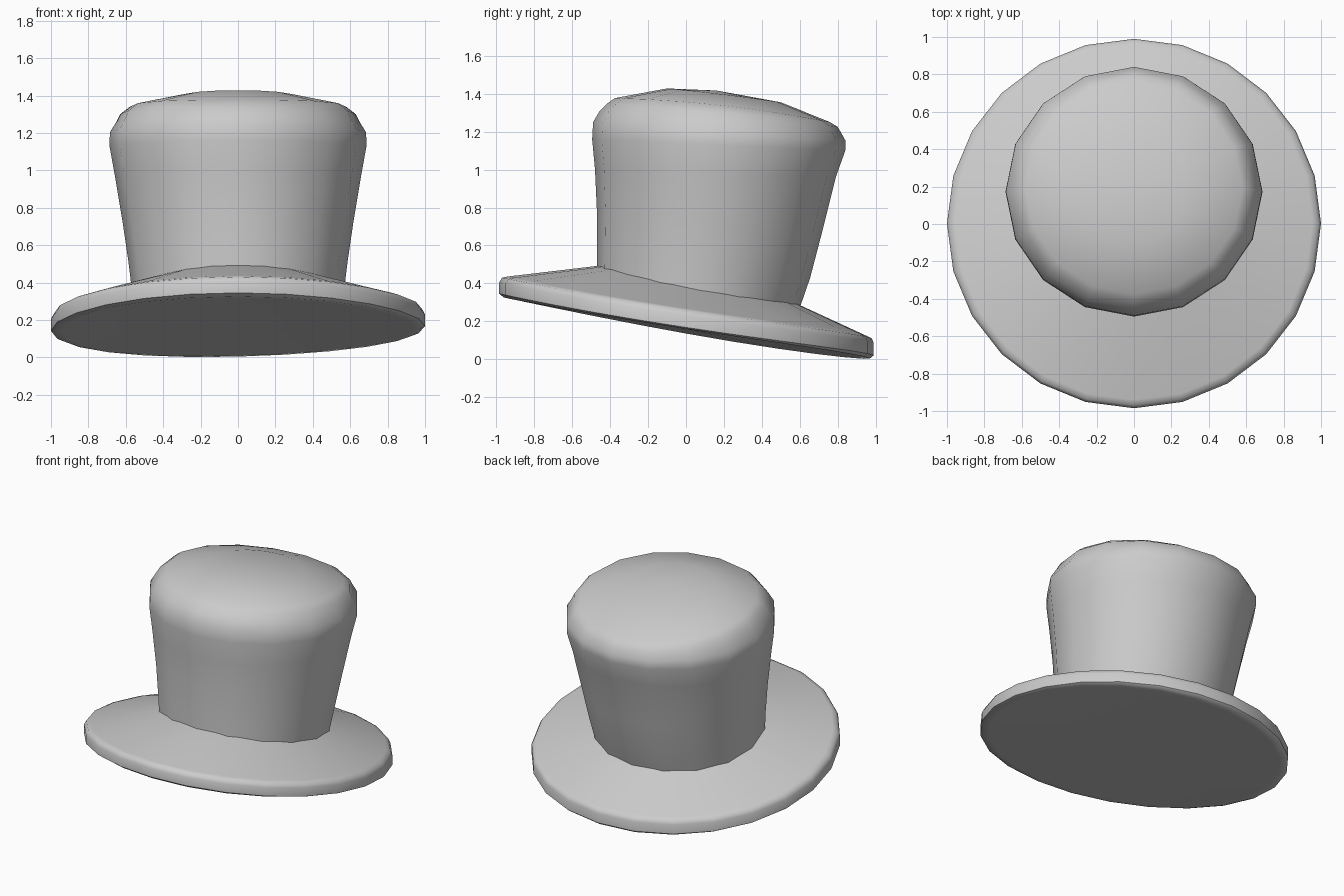
import bpy
import bmesh
from math import sin, cos, tau, radians

cube = bpy.data.objects.get("Cube")
if cube:
    bpy.data.objects.remove(cube)

# One plain felt colour
felt = bpy.data.materials.new("light grey felt")
felt.use_nodes = True
colour = (0.6, 0.6, 0.6, 1)
felt.diffuse_color = colour
felt.node_tree.nodes["Principled BSDF"].inputs["Base Color"].default_value = colour


def loft(name, sides, rings, twist=0.0, start=None, end=None):
    """Skin tilted oval rings, each (front y, front z, back y, back z, half width, side lift)."""
    bm = bmesh.new()
    loops = []
    for fy, fz, by, bz, width, lift in rings:
        loop = []
        for i in range(sides):
            a = tau * i / sides
            s, c = sin(a), cos(a)
            t = (1 - c) / 2
            z = fz + (bz - fz) * t + lift * s * s + twist * s * t * width
            loop.append(bm.verts.new((width * s, fy + (by - fy) * t, z)))
        loops.append(loop)
    for low, high in zip(loops, loops[1:]):
        for i in range(sides):
            j = (i + 1) % sides
            bm.faces.new((low[i], low[j], high[j], high[i]))
    # Optional fan caps
    for loop, tip in ((loops[0], start), (loops[-1], end)):
        if tip:
            point = bm.verts.new(tip)
            for i in range(sides):
                bm.faces.new((loop[i], loop[(i + 1) % sides], point))
    bmesh.ops.recalc_face_normals(bm, faces=bm.faces[:])
    mesh = bpy.data.meshes.new(name)
    bm.to_mesh(mesh)
    bm.free()
    mesh.materials.append(felt)
    obj = bpy.data.objects.new(name, mesh)
    bpy.context.collection.objects.link(obj)
    bpy.ops.object.select_all(action='DESELECT')
    obj.select_set(True)
    bpy.context.view_layer.objects.active = obj
    bpy.ops.object.shade_smooth_by_angle(angle=radians(50))
    return obj


# Brim: flat underside, rounded rim with support loops, top rising to the crown
loft("brim", 24, [
    (-0.92, 0.318, 0.93, 0.01, 0.94, -0.016),
    (-0.96, 0.325, 0.97, 0.004, 0.98, -0.018),
    (-0.985, 0.345, 0.99, 0.02, 1.0, -0.028),
    (-0.985, 0.405, 0.99, 0.085, 1.0, -0.028),
    (-0.97, 0.43, 0.98, 0.11, 0.985, -0.025),
    (-0.94, 0.436, 0.955, 0.122, 0.955, -0.025),
    (-0.46, 0.493, 0.59, 0.29, 0.555, -0.03),
], twist=0.025, start=(0, 0, 0.16))

# Crown: flared wall, rounded shoulder, tight rim, shallow domed top
loft("crown", 16, [
    (-0.47, 0.47, 0.60, 0.27, 0.565, -0.03),
    (-0.47, 0.58, 0.655, 0.43, 0.585, 0.0),
    (-0.47, 0.78, 0.71, 0.64, 0.615, 0.0),
    (-0.48, 1.00, 0.79, 0.96, 0.66, 0.0),
    (-0.495, 1.16, 0.84, 1.10, 0.687, 0.0),
    (-0.49, 1.25, 0.84, 1.155, 0.685, 0.0),
    (-0.455, 1.31, 0.815, 1.20, 0.65, 0.005),
    (-0.42, 1.345, 0.80, 1.225, 0.63, 0.015),
    (-0.375, 1.377, 0.76, 1.25, 0.58, 0.025),
    (-0.10, 1.428, 0.50, 1.355, 0.30, 0.005),
], end=(0, 0.16, 1.417))
